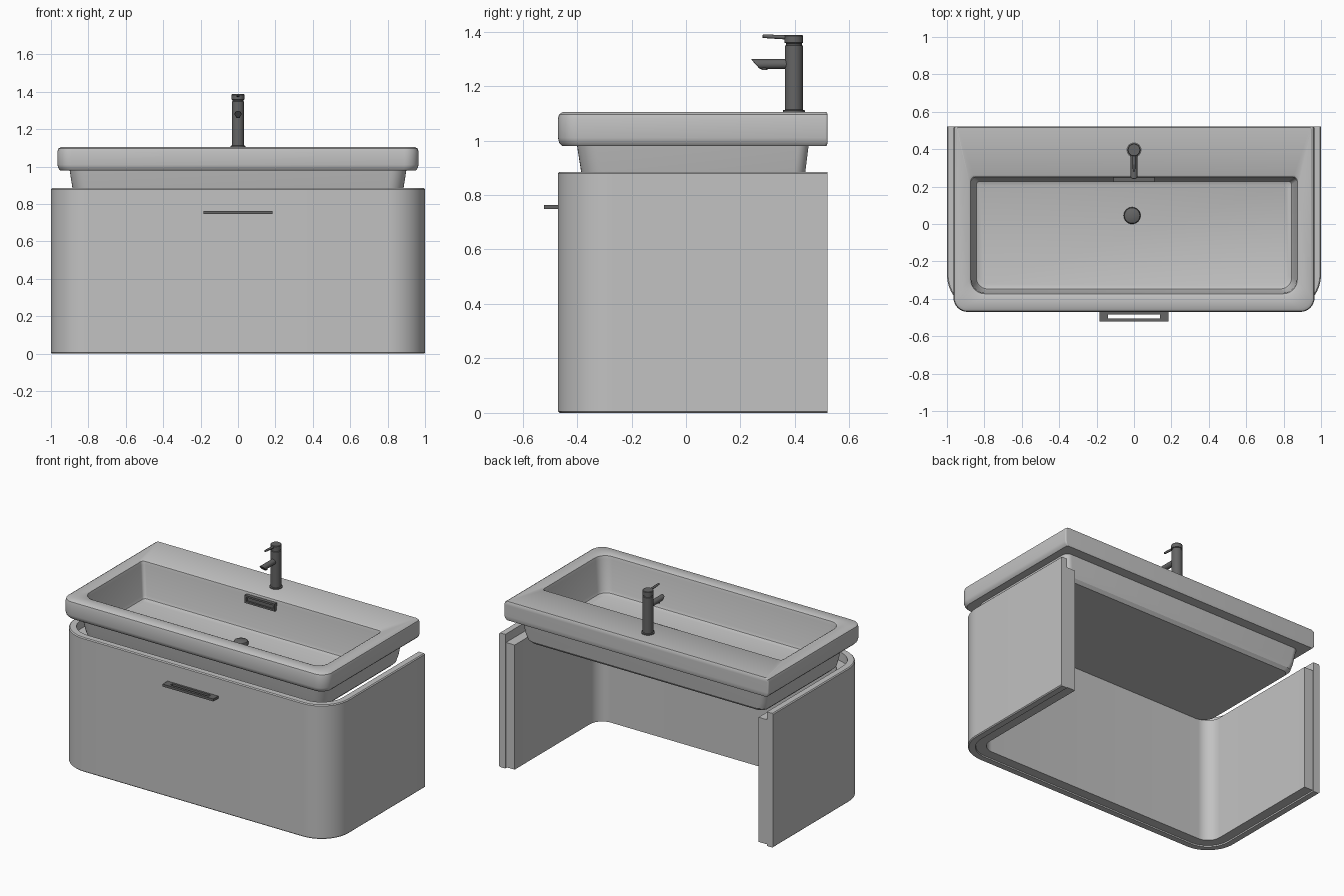
import bpy, bmesh, math
from mathutils import Matrix, Vector

cube = bpy.data.objects.get("Cube")
if cube:
    bpy.data.objects.remove(cube, do_unlink=True)


def material(name, value, rough):
    m = bpy.data.materials.new(name)
    m.use_nodes = True
    color = (value, value, value, 1)
    m.diffuse_color = color
    node = m.node_tree.nodes["Principled BSDF"]
    node.inputs["Base Color"].default_value = color
    node.inputs["Roughness"].default_value = rough
    return m


GREY = material("light_grey", 0.54, 0.5)
METAL = material("dark_metal", 0.13, 0.5)


def finish(name, bm, mat):
    """Fix normals, smooth the curved areas and keep the crisp edges."""
    bmesh.ops.recalc_face_normals(bm, faces=bm.faces)
    for f in bm.faces:
        f.smooth = True
    for e in bm.edges:
        e.smooth = e.calc_face_angle(0) < math.radians(32)
    mesh = bpy.data.meshes.new(name)
    bm.to_mesh(mesh)
    bm.free()
    mesh.materials.append(mat)
    obj = bpy.data.objects.new(name, mesh)
    bpy.context.collection.objects.link(obj)
    return obj


def loft(name, rings, mat):
    """Skin a list of equal-length closed point rings and cap both ends."""
    bm = bmesh.new()
    loops = [[bm.verts.new(p) for p in ring] for ring in rings]
    for a, b in zip(loops, loops[1:]):
        for i in range(len(a)):
            j = (i + 1) % len(a)
            bm.faces.new((a[i], a[j], b[j], b[i]))
    bm.faces.new(loops[0])
    bm.faces.new(loops[-1])
    return finish(name, bm, mat)


def arc(cx, cy, r, start, steps=8):
    for i in range(steps + 1):
        a = math.radians(start + 90 * i / steps)
        yield cx + r * math.cos(a), cy + r * math.sin(a)


def rounded_ring(half, front, back, rf, rb, z):
    """Rectangle outline with separate front and back corner radii."""
    pts = [*arc(half - rb, back - rb, rb, 0), *arc(rb - half, back - rb, rb, 90),
           *arc(rf - half, front + rf, rf, 180), *arc(half - rf, front + rf, rf, 270)]
    return [(x, y, z) for x, y in pts]


def u_path(inset, back):
    """Plan line of the cabinet: left side, round front, right side."""
    half, front, r = 1 - inset, -0.47 + inset, 0.2 - inset
    return [(-half, back), *arc(r - half, front + r, r, 180, 14),
            *arc(half - r, front + r, r, 270, 14), (half, back)]


def u_wall(name, outer, inner, back, z0, z1, bevel):
    """Upright U-shaped wall with chamfered outer top and bottom edges."""
    section = [(outer, z0 + bevel), (outer, z1 - bevel), (outer + bevel, z1),
               (inner, z1), (inner, z0), (outer + bevel, z0)]
    sides = [[(x, y, z) for x, y in u_path(d, back)] for d, z in section]
    return loft(name, list(zip(*sides)), GREY)


def lathe(name, profile, mat, origin, rotation=None, steps=32):
    m = Matrix.Translation(origin) @ (rotation or Matrix())
    rings = []
    for r, z in profile:
        rings.append([m @ Vector((r * math.cos(math.tau * i / steps),
                                  r * math.sin(math.tau * i / steps), z))
                      for i in range(steps)])
    return loft(name, rings, mat)


def boxes(name, spans, mat):
    """Several axis-aligned boxes (min corner, max corner) in one object."""
    bm = bmesh.new()
    for lo, hi in spans:
        lo, hi = Vector(lo), Vector(hi)
        m = Matrix.Translation((lo + hi) / 2) @ Matrix.Diagonal((hi - lo).to_4d())
        m[3][3] = 1
        bmesh.ops.create_cube(bm, size=1, matrix=m)
    return finish(name, bm, mat)


def frame_spans(half, v0, v1, end, bar, point, w0, w1):
    """Four bars around a slot; point maps (x, v, w) to a position."""
    rects = [(-half, v0, half, v0 + bar), (-half, v1 - bar, half, v1),
             (-half, v0 + bar, end - half, v1 - bar),
             (half - end, v0 + bar, half, v1 - bar)]
    return [(point(a, b, w0), point(c, d, w1)) for a, b, c, d in rects]


# Cabinet: tall outer shell with a lower inner lining, open at back and base
u_wall("cabinet_shell", 0, 0.045, 0.52, 0, 0.885, 0.006)
u_wall("cabinet_lining", 0.044, 0.11, 0.515, 0.008, 0.83, 0.003)

# Basin: underbody, overhanging rim and sunken bowl as one skin
basin = [
    (0.855, -0.355, 0.415, 0.08, 0.05, 0.82),
    (0.875, -0.375, 0.432, 0.08, 0.05, 0.84),
    (0.885, -0.385, 0.438, 0.08, 0.04, 0.885),
    (0.90, -0.40, 0.45, 0.08, 0.04, 0.98),
    (0.95, -0.455, 0.516, 0.07, 0.008, 0.98),
    (0.961, -0.466, 0.52, 0.075, 0.008, 0.992),
    (0.965, -0.47, 0.52, 0.075, 0.008, 1.01),
    (0.965, -0.47, 0.52, 0.075, 0.008, 1.08),
    (0.961, -0.466, 0.52, 0.072, 0.008, 1.096),
    (0.947, -0.452, 0.516, 0.065, 0.008, 1.105),
    (0.885, -0.385, 0.262, 0.08, 0.03, 1.105),
    (0.873, -0.373, 0.252, 0.075, 0.022, 1.099),
    (0.868, -0.368, 0.248, 0.07, 0.02, 1.08),
    (0.85, -0.355, 0.235, 0.065, 0.02, 0.885),
    (0.843, -0.347, 0.228, 0.06, 0.02, 0.868),
    (0.825, -0.33, 0.21, 0.05, 0.02, 0.86),
]
loft("basin", [rounded_ring(*row) for row in basin], GREY)

# Drain plug
lathe("drain_plug", [(0.045, 0.855), (0.045, 0.872), (0.041, 0.881),
                     (0.025, 0.887), (0.008, 0.889)], METAL, (-0.01, 0.045, 0))

# Overflow plate: frame with a recessed back
boxes("overflow_frame",
      frame_spans(0.11, 1.035, 1.085, 0.012, 0.012,
                  lambda x, v, w: (x, w, v), 0.225, 0.252), METAL)
boxes("overflow_back", [((-0.1, 0.237, 1.04), (0.1, 0.25, 1.08))], METAL)

# Drawer handle: flat plate with a long slot
boxes("drawer_handle",
      frame_spans(0.185, -0.522, -0.468, 0.045, 0.016,
                  lambda x, v, w: (x, v, w), 0.748, 0.764), METAL)

# Tap body with base ring and a groove under the cap
lathe("tap_body", [(0.04, 1.10), (0.04, 1.111), (0.033, 1.113), (0.033, 1.348),
                   (0.029, 1.35), (0.029, 1.357), (0.034, 1.359),
                   (0.034, 1.384), (0.031, 1.388)], METAL, (0, 0.396, 0))

# Spout pointing forward, with an aerator under the tip
forward = Matrix.Rotation(math.radians(90), 4, "X")
spout = lathe("tap_spout", [(0.018, 0), (0.018, 0.154), (0.016, 0.156)],
              METAL, (0, 0.396, 1.281), forward, 24)
for v in spout.data.vertices:
    if v.co.y < 0.3:
        v.co.y += max(0, 1.297 - v.co.z) * 0.9
lathe("tap_aerator", [(0.011, 1.259), (0.011, 1.275)], METAL, (0, 0.288, 0), None, 16)

# Lever
lathe("tap_lever", [(0.008, 0), (0.007, 0.1), (0.006, 0.118), (0.003, 0.12)],
      METAL, (0, 0.4, 1.377),
      Matrix.Rotation(math.radians(87), 4, "X"), 16)
